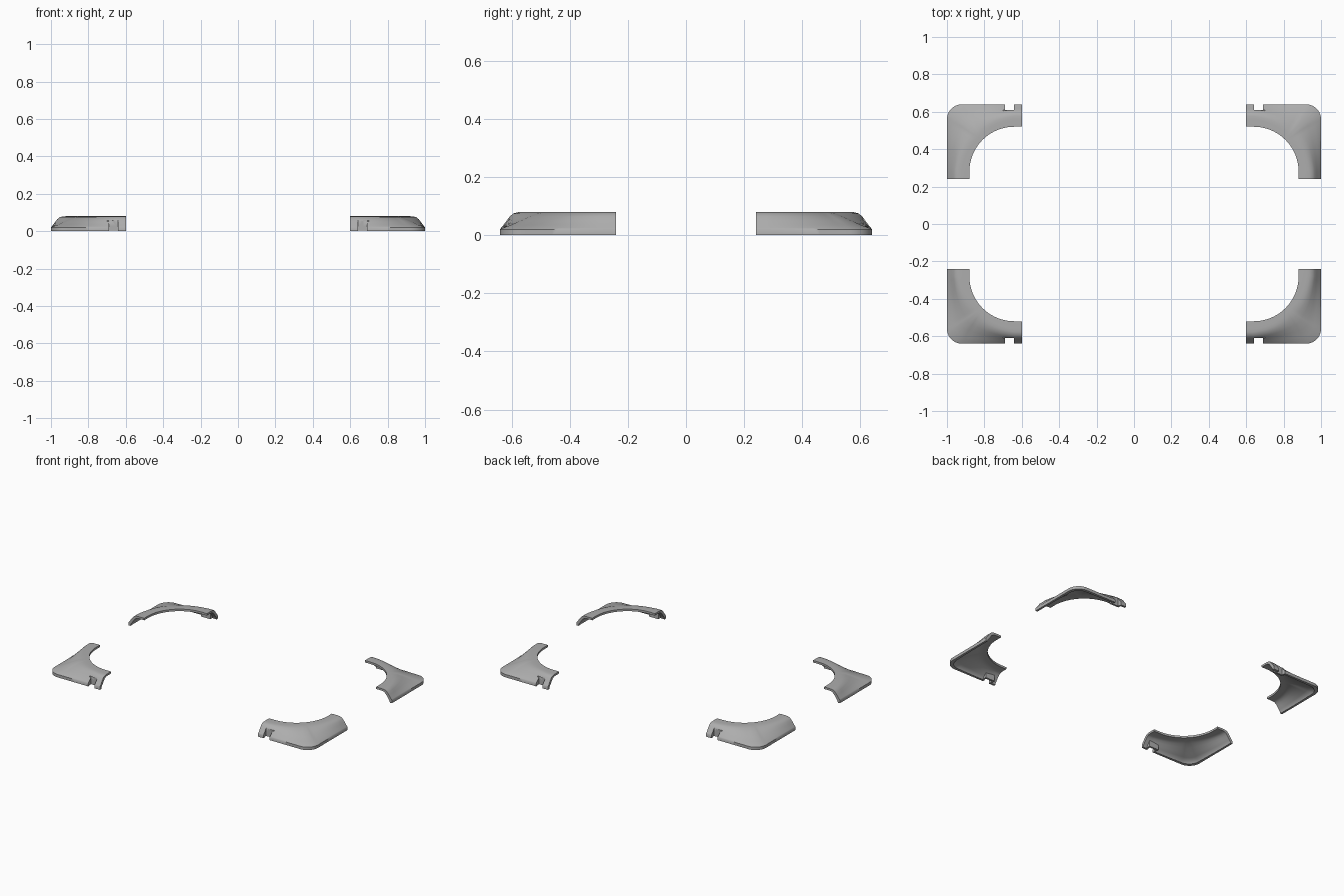
import bpy, bmesh
from math import sin, cos, pi

if "Cube" in bpy.data.objects:
    bpy.data.objects.remove(bpy.data.objects["Cube"])

# Closed moulding section: (fraction outer to inner at arm, same at diagonal, height)
SECTION = [(0, 0, 0), (0, 0, .02), (.03, .05, .025), (.10, .20, .035),
           (.19, .38, .05), (.28, .55, .064), (.38, .70, .075), (.52, .82, .079),
           (.66, .9, .08), (1, 1, .08),
           (1, 1, .066), (.66, .9, .066), (.54, .82, .064), (.46, .72, .059),
           (.37, .58, .049), (.29, .42, .035), (.21, .26, .022), (.15, .14, .012),
           (.12, .1, 0)]
R_IN, R_OUT = .24, .08


def half_rail():
    """Outer point, inner point and diagonal weight, from arm end to diagonal."""
    rail = [((.6, .64), (.6, .52), 0)]
    main = 14
    for i in range(main + 1):                     # straight outer edge
        s = i / main
        a = s * pi / 4 * .97
        rail.append(((.64 + .28 * s, .64),
                     (.64 + R_IN * sin(a), .28 + R_IN * cos(a)), s * .97))
    for i in range(1, 6):                         # rounded outer corner
        s = i / 5
        a, b = pi / 4 * (.97 + .03 * s), pi / 4 * s
        rail.append(((.92 + R_OUT * sin(b), .56 + R_OUT * cos(b)),
                     (.64 + R_IN * sin(a), .28 + R_IN * cos(a)), .97 + .03 * s))
    return rail


def reflect(p):
    """Reflect a plan point over the corner diagonal."""
    return (p[1] + .36, p[0] - .36)


def add_box(bm, x0, x1, y0, y1, z0, z1):
    verts = bmesh.ops.create_cube(bm, size=1)['verts']
    for v in verts:
        v.co = (x0 + (v.co.x + .5) * (x1 - x0), y0 + (v.co.y + .5) * (y1 - y0),
                z0 + (v.co.z + .5) * (z1 - z0))


def make_object(name, bm):
    mesh = bpy.data.meshes.new(name)
    bm.to_mesh(mesh)
    bm.free()
    ob = bpy.data.objects.new(name, mesh)
    bpy.context.collection.objects.link(ob)
    return ob


def finish(ob, angle):
    """Shade, colour and repeat at all four corners."""
    bpy.ops.object.select_all(action='DESELECT')
    bpy.context.view_layer.objects.active = ob
    ob.select_set(True)
    bpy.ops.object.shade_smooth_by_angle(angle=angle)
    ob.data.materials.clear()
    ob.data.materials.append(grey)
    mir = ob.modifiers.new("four_corners", 'MIRROR')
    mir.use_axis = (True, True, False)
    mir.use_mirror_merge = False


grey = bpy.data.materials.new("dark_grey")
grey.diffuse_color = (.42, .42, .42, 1)
grey.use_nodes = True
grey.node_tree.nodes["Principled BSDF"].inputs["Base Color"].default_value = grey.diffuse_color

# Corner guard: hollow moulding lofted round the corner
half = half_rail()
rail = half + [(reflect(o), reflect(i), w) for o, i, w in reversed(half[:-1])]
bm = bmesh.new()
rings = []
for o, i, w in rail:
    ring = []
    for t0, t1, z in SECTION:
        t = t0 + (t1 - t0) * w
        ring.append(bm.verts.new((o[0] + (i[0] - o[0]) * t,
                                  o[1] + (i[1] - o[1]) * t, z)))
    rings.append(ring)
n = len(SECTION)
for a, b in zip(rings, rings[1:]):
    for k in range(n):
        m = (k + 1) % n
        bm.faces.new((a[k], a[m], b[m], b[k]))
bm.faces.new(rings[0])
bm.faces.new(rings[-1])
bmesh.ops.recalc_face_normals(bm, faces=bm.faces)
# Mitre crease on the diagonal
ridge = rings[len(half) - 1]
for a, b in zip(ridge[2:9], ridge[3:9]):
    bm.edges.get((a, b)).smooth = False
guard = make_object("corner_guards", bm)

# Notch in the long-side arm
bpy.ops.mesh.primitive_cube_add(size=1, location=(.665, .66, .05))
cutter = bpy.context.object
cutter.name = "notch_cutter"
cutter.scale = (.048, .1, .3)
cutter.hide_render = True
bpy.ops.object.select_all(action='DESELECT')
bpy.context.view_layer.objects.active = guard
guard.select_set(True)
cut = guard.modifiers.new("notch", 'BOOLEAN')
cut.object, cut.operation, cut.solver = cutter, 'DIFFERENCE', 'EXACT'
bpy.ops.object.modifier_apply(modifier="notch")
bpy.data.objects.remove(cutter)
finish(guard, pi * .27)

# Walls lining the notch inside the shell
bm = bmesh.new()
add_box(bm, .629, .701, .598, .61, .004, .056)
add_box(bm, .629, .641, .605, .63, .004, .027)
add_box(bm, .689, .701, .605, .63, .004, .027)
finish(make_object("notch_walls", bm), pi / 6)
